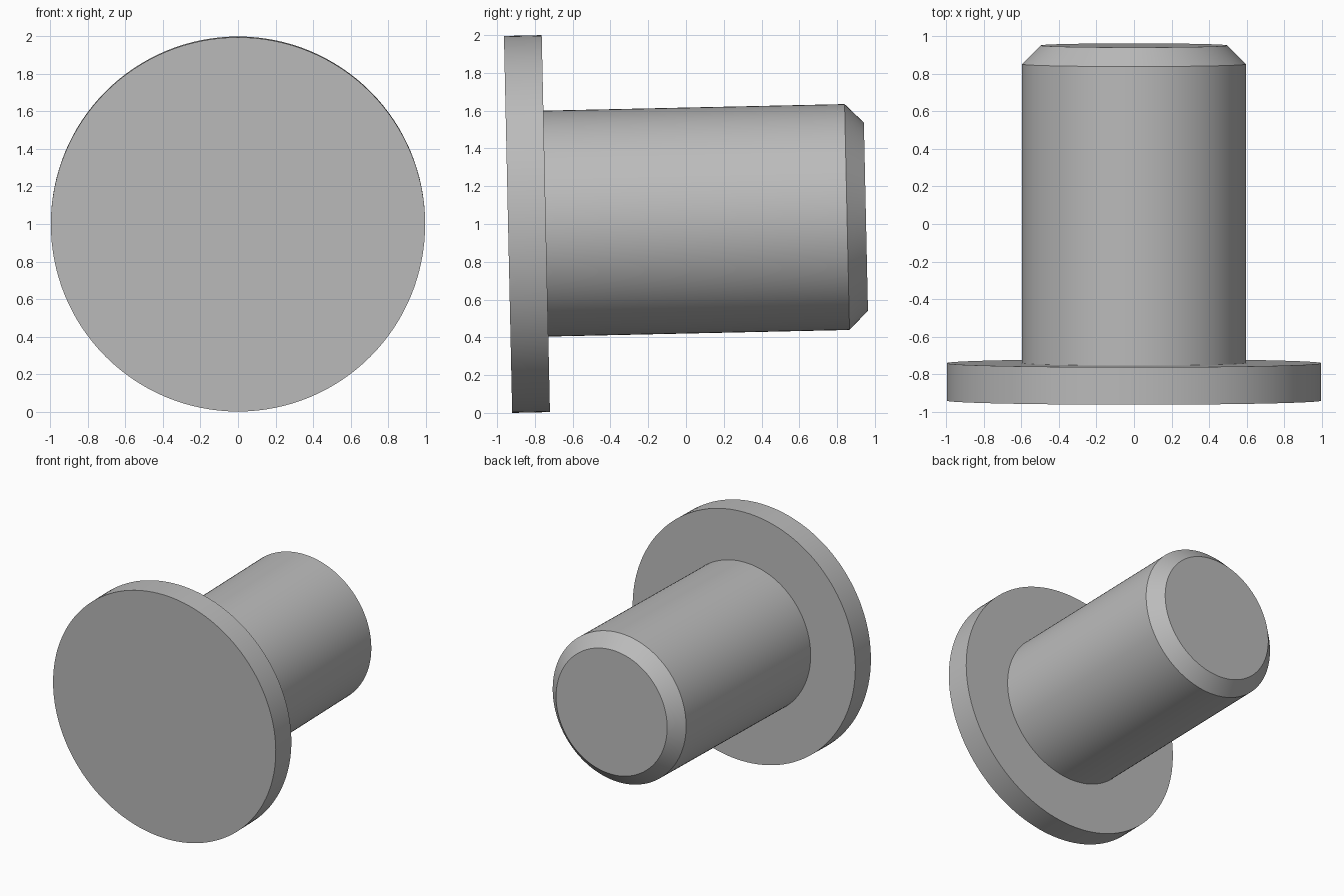
import bpy
import bmesh
from math import radians, tau
from mathutils import Matrix

cube = bpy.data.objects.get("Cube")
if cube:
    bpy.data.objects.remove(cube, do_unlink=True)

# Steel colour
steel = bpy.data.materials.new("steel_grey")
steel.use_nodes = True
colour = (0.5, 0.5, 0.5, 1)
steel.diffuse_color = colour
steel.node_tree.nodes["Principled BSDF"].inputs["Base Color"].default_value = colour

# Half profile along the pin: (distance from front face, radius)
head_radius, head_depth = 0.998, 0.2
shank_radius, length, chamfer = 0.598, 1.895, 0.1
profile = [
    (0, head_radius),
    (head_depth, head_radius),
    (head_depth, shank_radius),
    (length - chamfer, shank_radius),
    (length, shank_radius - chamfer),
]

# Turn the profile around the y axis and close both flat ends
bm = bmesh.new()
verts = [bm.verts.new((0, y, r)) for y, r in profile]
edges = [bm.edges.new(pair) for pair in zip(verts, verts[1:])]
bmesh.ops.spin(bm, geom=verts + edges, cent=(0, 0, 0), axis=(0, 1, 0),
               angle=tau, steps=128, use_merge=False)
bmesh.ops.remove_doubles(bm, verts=bm.verts, dist=0.0005)
bmesh.ops.holes_fill(bm, edges=[e for e in bm.edges if e.is_boundary], sides=0)
bmesh.ops.recalc_face_normals(bm, faces=bm.faces)

# Slight upward tilt, with the head resting on the ground
bm.transform(Matrix.Translation((0, -0.942, 0.9977)) @ Matrix.Rotation(radians(1.25), 4, "X"))

mesh = bpy.data.meshes.new("flanged_pin")
bm.to_mesh(mesh)
bm.free()
mesh.materials.append(steel)
pin = bpy.data.objects.new("flanged_pin", mesh)
bpy.context.collection.objects.link(pin)

# Smooth round sides, crisp rims
bpy.ops.object.select_all(action="DESELECT")
pin.select_set(True)
bpy.context.view_layer.objects.active = pin
bpy.ops.object.shade_smooth_by_angle(angle=radians(30))
